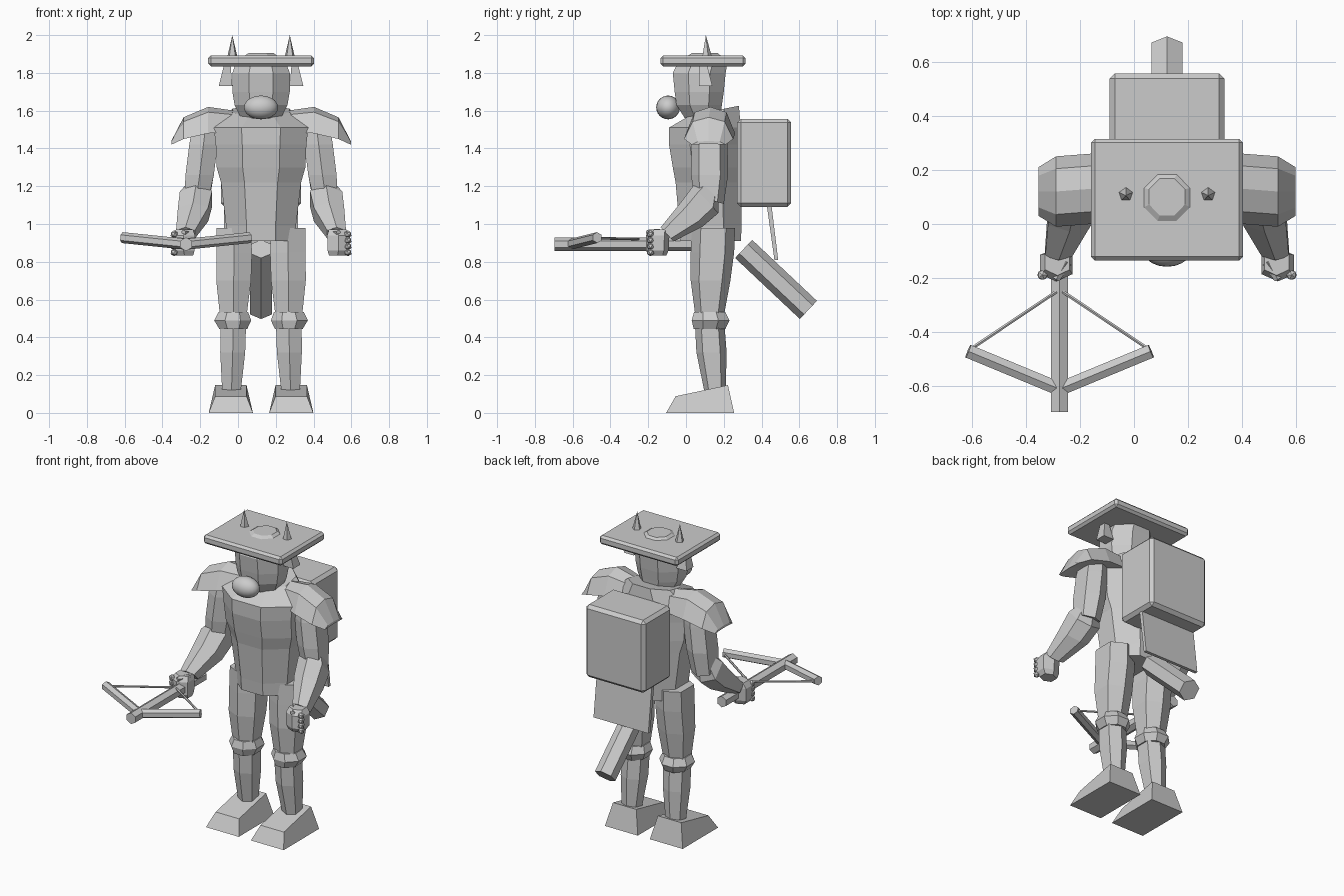
import bpy, bmesh, math
from mathutils import Vector

if "Cube" in bpy.data.objects:
    bpy.data.objects.remove(bpy.data.objects["Cube"])

CX = 0.122  # body centre line; body parts are modelled relative to it

grey = bpy.data.materials.new("plain grey")
grey.diffuse_color = (0.6, 0.6, 0.6, 1)
grey.use_nodes = True
grey.node_tree.nodes["Principled BSDF"].inputs["Base Color"].default_value = grey.diffuse_color


def finish(name, bm, loc=(CX, 0, 0), mirror=False, bevel=0):
    bmesh.ops.recalc_face_normals(bm, faces=bm.faces[:])
    me = bpy.data.meshes.new(name)
    bm.to_mesh(me)
    bm.free()
    me.materials.append(grey)
    ob = bpy.data.objects.new(name, me)
    ob.location = loc
    bpy.context.collection.objects.link(ob)
    if bevel:
        m = ob.modifiers.new("bevel", 'BEVEL')
        m.width, m.segments = bevel, 1
    if mirror:
        ob.modifiers.new("mirror", 'MIRROR')
    return ob


def skin(rings):
    """Closed skin over a list of rings of equal point count."""
    bm = bmesh.new()
    vs = [[bm.verts.new(p) for p in r] for r in rings]
    n = len(vs[0])
    for a, b in zip(vs, vs[1:]):
        for i in range(n):
            j = (i + 1) % n
            bm.faces.new((a[i], a[j], b[j], b[i]))
    bm.faces.new(vs[0])
    bm.faces.new(vs[-1])
    return bm


def loft(name, rows, n=6, turn=0.5, mirror=False):
    """rows: z, x centre, x radius, y centre, y radius, slope of z along y"""
    rings = []
    s = 1 / math.cos(math.pi / n) if turn else 1
    for z, xc, rx, yc, ry, slope in rows:
        ring = []
        for i in range(n):
            t = 2 * math.pi * (i + turn) / n
            dx = max(-1, min(1, s * math.cos(t))) * rx
            dy = max(-1, min(1, s * math.sin(t))) * ry
            ring.append((xc + dx, yc + dy, z + slope * dy))
        rings.append(ring)
    return finish(name, skin(rings), mirror=mirror)


def box(name, lo, hi, bevel=0, mirror=False):
    bm = bmesh.new()
    bmesh.ops.create_cube(bm, size=1)
    for v in bm.verts:
        v.co = Vector([lo[k] + (v.co[k] + 0.5) * (hi[k] - lo[k]) for k in range(3)])
    return finish(name, bm, bevel=bevel, mirror=mirror)


def rod(name, a, b, r, r2=None, n=6, mirror=False, loc=(CX, 0, 0)):
    a, b = Vector(a), Vector(b)
    bm = bmesh.new()
    bmesh.ops.create_cone(bm, cap_ends=True, segments=n, radius1=r,
                          radius2=r if r2 is None else r2, depth=(b - a).length)
    q = (b - a).to_track_quat('Z', 'Y')
    for v in bm.verts:
        v.co = q @ v.co + (a + b) / 2
    return finish(name, bm, mirror=mirror, loc=loc)


# torso: eight-sided, broad chest and sloping shoulders
loft("torso", [
    (0.91, 0, 0.185, 0.13, 0.16, 0), (0.99, 0, 0.185, 0.13, 0.165, 0),
    (1.22, 0, 0.212, 0.12, 0.175, 0), (1.30, 0, 0.235, 0.11, 0.18, 0),
    (1.42, 0, 0.24, 0.10, 0.19, 0), (1.51, 0, 0.25, 0.10, 0.19, 0),
    (1.60, 0, 0.15, 0.15, 0.13, 0.2)], n=8)

# head, passing through the hat brim
loft("head", [
    (1.55, 0, 0.10, 0.09, 0.09, 0), (1.63, 0, 0.14, 0.07, 0.12, 0),
    (1.70, 0, 0.152, 0.07, 0.13, 0), (1.80, 0, 0.152, 0.07, 0.14, 0),
    (1.86, 0, 0.13, 0.09, 0.13, 0), (1.905, 0, 0.066, 0.10, 0.068, 0)], n=8)

# round nose
bm = bmesh.new()
bmesh.ops.create_uvsphere(bm, u_segments=20, v_segments=12, radius=1)
for v in bm.verts:
    v.co = Vector((v.co.x * 0.09, -0.095 + v.co.y * 0.063, 1.617 + v.co.z * 0.063))
for f in bm.faces:
    f.smooth = True
finish("nose", bm)

# square hat with horns and hanging ears
box("hat_brim", (-0.28, -0.135, 1.835), (0.28, 0.315, 1.892), bevel=0.014)
rod("horns", (-0.152, 0.11, 1.86), (-0.152, 0.105, 2.0), 0.034, 0.0, n=5, mirror=True)
loft("ears", [(1.73, -0.188, 0.036, 0.105, 0.035, 0),
              (1.85, -0.178, 0.016, 0.09, 0.02, 0)], n=4, mirror=True)

# shoulder pads: arched sections flaring outward
pads = []
for x, top, low, half, yc in ((-0.14, 1.60, 1.49, 0.10, 0.15), (-0.28, 1.62, 1.48, 0.13, 0.13),
                              (-0.41, 1.565, 1.45, 0.13, 0.12), (-0.475, 1.44, 1.42, 0.09, 0.12)):
    pads.append([(x, yc, top), (x, yc - 0.65 * half, top - 0.2 * (top - low)),
                 (x, yc - half, low), (x, yc, low + 0.005),
                 (x, yc + half, low), (x, yc + 0.65 * half, top - 0.2 * (top - low))])
finish("shoulder_pads", skin(pads), mirror=True)

# arms
loft("upper_arms", [
    (1.54, -0.29, 0.07, 0.13, 0.08, 0), (1.42, -0.305, 0.075, 0.125, 0.095, 0),
    (1.26, -0.325, 0.075, 0.125, 0.098, 0), (1.13, -0.34, 0.065, 0.12, 0.08, -0.3)],
    n=6, mirror=True)
loft("forearms", [
    (1.19, -0.335, 0.06, 0.13, 0.045, -0.8), (1.13, -0.345, 0.085, 0.105, 0.066, -1.1),
    (1.05, -0.36, 0.08, 0.03, 0.058, -1.1), (0.945, -0.40, 0.05, -0.10, 0.034, -1.1)],
    n=6, mirror=True)

# fists with knuckles and a thumb
loft("hands", [
    (0.832, -0.405, 0.045, -0.15, 0.045, 0), (0.86, -0.41, 0.058, -0.152, 0.06, 0),
    (0.94, -0.41, 0.06, -0.15, 0.062, 0), (0.972, -0.405, 0.045, -0.14, 0.05, 0)],
    n=6, mirror=True)
bm = bmesh.new()
for z in (0.85, 0.882, 0.914, 0.946):
    ret = bmesh.ops.create_icosphere(bm, subdivisions=1, radius=0.021)
    bmesh.ops.translate(bm, verts=ret["verts"], vec=(-0.46, -0.188, z))
finish("knuckles", bm, mirror=True)
rod("thumbs", (-0.37, -0.14, 0.955), (-0.41, -0.205, 0.955), 0.02, 0.014, n=5, mirror=True)

# legs with flared knees
loft("thighs", [
    (0.98, -0.145, 0.09, 0.145, 0.115, 0), (0.85, -0.142, 0.094, 0.14, 0.115, 0),
    (0.70, -0.145, 0.092, 0.13, 0.105, 0), (0.51, -0.147, 0.07, 0.125, 0.075, 0)],
    n=6, mirror=True)
loft("knees", [
    (0.535, -0.147, 0.078, 0.125, 0.082, 0), (0.49, -0.15, 0.098, 0.13, 0.10, 0),
    (0.445, -0.147, 0.074, 0.125, 0.084, 0)], n=8, mirror=True)
loft("shins", [
    (0.48, -0.147, 0.068, 0.125, 0.078, 0), (0.32, -0.15, 0.066, 0.135, 0.08, 0),
    (0.10, -0.157, 0.048, 0.155, 0.055, 0)], n=6, mirror=True)

# wedge boots
boot = []
for w, profile in ((0.117, ((-0.105, 0), (0.255, 0))), (0.083, ((-0.055, 0.088), (0.222, 0.147)))):
    (y0, z0), (y1, z1) = profile
    boot.append([(-0.16 - w, y0, z0), (-0.16 + w, y0, z0),
                 (-0.16 + w, y1, z1), (-0.16 - w, y1, z1)])
finish("boots", skin(boot), mirror=True)

# backpack, hanging cloth and tube
box("backpack", (-0.212, 0.27, 1.09), (0.212, 0.557, 1.557), bevel=0.02)
finish("back_cloth", skin([[(sx * 0.195, y, z) for sx, y in ((-1, a), (1, a), (1, b), (-1, b))]
                           for z, a, b in ((1.12, 0.425, 0.45), (0.81, 0.468, 0.488))]))
rod("back_tube", (0, 0.305, 0.868), (0, 0.648, 0.545), 0.066, n=6)

# crossbow held in one hand: stock, two limbs and string
BOW = (-0.275, 0, 0)
rod("crossbow_stock", (0, -0.695, 0.893), (0, 0.03, 0.893), 0.036, n=6, loc=BOW)
rod("crossbow_limbs", (0, -0.61, 0.893), (-0.338, -0.47, 0.928), 0.029, n=6, loc=BOW, mirror=True)
rod("crossbow_string", (-0.325, -0.46, 0.925), (-0.012, -0.25, 0.92), 0.007, n=6, loc=BOW, mirror=True)
